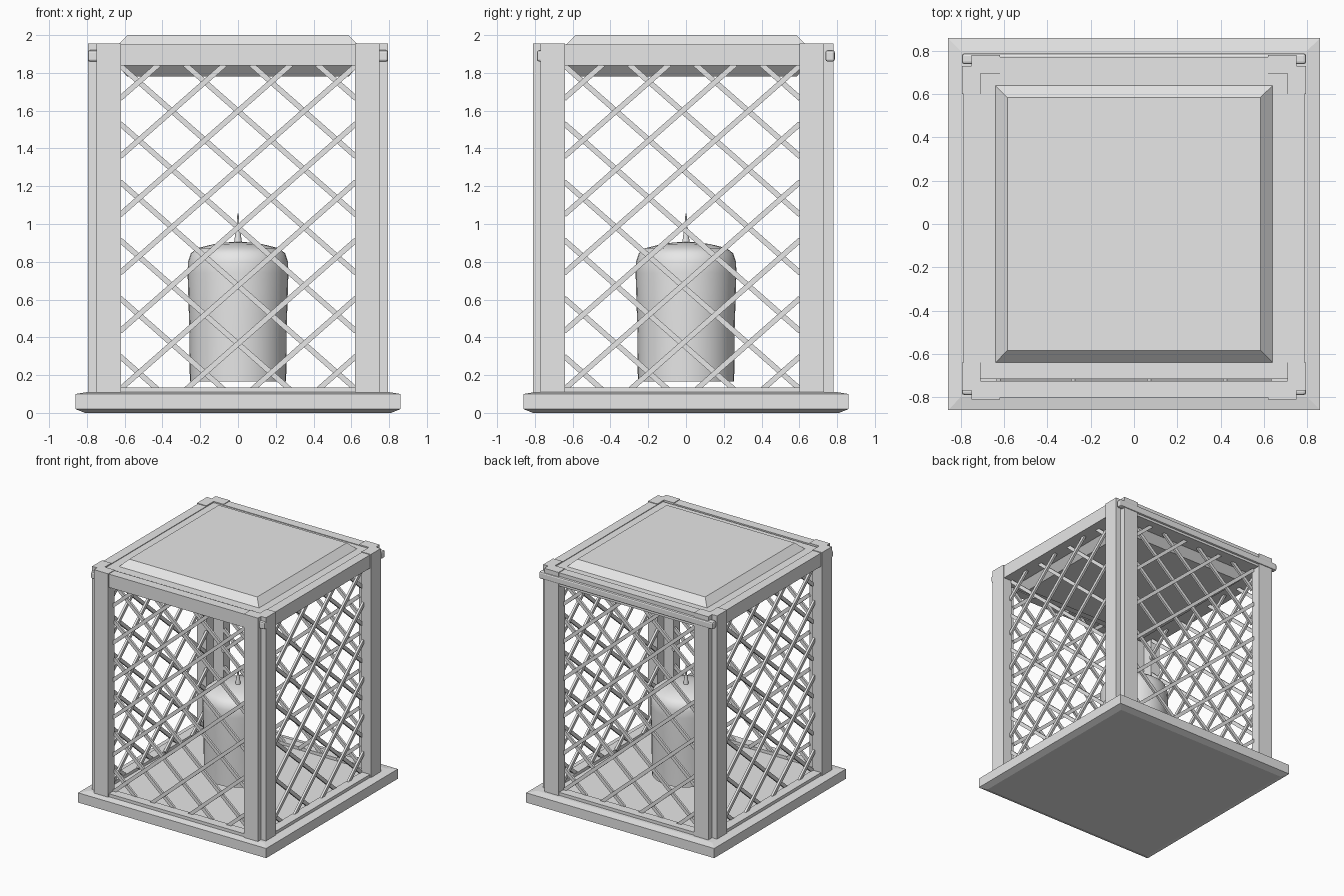
import bpy, bmesh, math
from mathutils import Matrix, Vector

cube = bpy.data.objects.get("Cube")
if cube:
    bpy.data.objects.remove(cube)

grey = bpy.data.materials.new("plain_grey")
grey.use_nodes = True
grey.diffuse_color = (0.8, 0.8, 0.8, 1)
grey.node_tree.nodes["Principled BSDF"].inputs["Base Color"].default_value = (0.8, 0.8, 0.8, 1)


def finish(name, bm, matrix=Matrix()):
    bmesh.ops.recalc_face_normals(bm, faces=bm.faces)
    mesh = bpy.data.meshes.new(name)
    bm.to_mesh(mesh)
    bm.free()
    mesh.materials.append(grey)
    obj = bpy.data.objects.new(name, mesh)
    obj.matrix_world = matrix
    bpy.context.collection.objects.link(obj)
    return obj


def add_box(bm, low, high):
    low, high = Vector(low), Vector(high)
    m = Matrix.Translation((low + high) / 2) @ Matrix.Diagonal((*(high - low), 1))
    bmesh.ops.create_cube(bm, size=1, matrix=m)


def box(name, low, high, matrix=Matrix()):
    bm = bmesh.new()
    add_box(bm, low, high)
    return finish(name, bm, matrix)


def square_stack(name, levels):
    """Solid of stacked squares given as (half width, height)."""
    bm = bmesh.new()
    rings = [[bm.verts.new((sx * h, sy * h, z)) for sx, sy in
              ((-1, -1), (1, -1), (1, 1), (-1, 1))] for h, z in levels]
    for a, b in zip(rings, rings[1:]):
        for i in range(4):
            j = (i + 1) % 4
            bm.faces.new((a[i], a[j], b[j], b[i]))
    bm.faces.new(rings[0][::-1])
    bm.faces.new(rings[-1])
    return finish(name, bm)


def lathe(name, profile, steps):
    bm = bmesh.new()
    verts = [bm.verts.new((r, 0, z)) for r, z in profile]
    edges = [bm.edges.new(pair) for pair in zip(verts, verts[1:])]
    bmesh.ops.spin(bm, geom=verts + edges, cent=(0, 0, 0), axis=(0, 0, 1),
                   angle=math.tau, steps=steps)
    bmesh.ops.remove_doubles(bm, verts=bm.verts, dist=0.0005)
    obj = finish(name, bm)
    bpy.ops.object.select_all(action="DESELECT")
    obj.select_set(True)
    bpy.context.view_layer.objects.active = obj
    bpy.ops.object.shade_smooth_by_angle(angle=math.radians(40))


def lattice(name, matrix):
    """Two layers of crossing diagonal slats filling the panel opening."""
    bm = bmesh.new()
    step_x, step_z, mid_z = 0.35, 0.308, 1.29
    slope = step_z / step_x
    half, z_low, z_high = 0.625, 0.125, 1.845
    for sign, depth in ((1, 0.072), (-1, 0.088)):
        for k in range(-7, 6):
            # Clip each slat to the opening
            zc = mid_z + k * step_z
            ends = sorted(((z_low - zc) / (sign * slope), (z_high - zc) / (sign * slope)))
            x0, x1 = max(-half, ends[0]), min(half, ends[1])
            if x1 - x0 < 0.03:
                continue
            xm = (x0 + x1) / 2
            length = (x1 - x0) * math.hypot(1, slope)
            m = (Matrix.Translation((xm, depth, zc + sign * slope * xm))
                 @ Matrix.Rotation(-sign * math.atan(slope), 4, "Y")
                 @ Matrix.Diagonal((length, 0.018, 0.028, 1)))
            bmesh.ops.create_cube(bm, size=1, matrix=m)
    finish(name, bm, matrix)


def panel(side, angle, location):
    """Framed lattice panel; its outer face is at local y = 0."""
    m = Matrix.Translation(location) @ Matrix.Rotation(angle, 4, "Z")
    for end, x in (("first", -0.685), ("second", 0.685)):
        box(f"{side}_{end}_post", (x - 0.065, 0, 0.1), (x + 0.065, 0.085, 1.955), m)
    box(f"{side}_top_rail", (-0.62, 0.008, 1.84), (0.62, 0.085, 1.95), m)
    box(f"{side}_bottom_rail", (-0.62, 0.008, 0.1), (0.62, 0.085, 0.135), m)
    lattice(f"{side}_lattice", m)


# Base with chamfered underside and slightly sloping top
square_stack("base", [(0.81, 0), (0.86, 0.02), (0.86, 0.1), (0.8, 0.11)])

# Four lattice panels
panel("front", 0, (0, -0.81, 0))
panel("back", math.pi, (0, 0.78, 0))
panel("left", math.pi / 2, (0.795, -0.02, 0))
panel("right", -math.pi / 2, (-0.795, -0.02, 0))

# Hanging bars behind the front rail and across the back rail
for side, y in (("front", -0.765), ("back", 0.763)):
    bar = box(f"{side}_hanging_bar", (-0.795, y - 0.025, 1.86), (0.795, y + 0.025, 1.92))
    bevel = bar.modifiers.new("rounding", "BEVEL")
    bevel.width = 0.012
    bevel.segments = 2

# Roof slab with a raised field above and below
square_stack("roof", [(0.585, 1.78), (0.64, 1.84), (0.715, 1.84),
                      (0.715, 1.945), (0.64, 1.945), (0.585, 2.0)])

# Candle and wick
lathe("candle", [(0, 0.165), (0.255, 0.165), (0.258, 0.45), (0.267, 0.74),
                 (0.265, 0.8), (0.25, 0.845), (0.215, 0.872), (0.13, 0.893),
                 (0.06, 0.903), (0, 0.905)], 32)
lathe("wick", [(0, 0.89), (0.022, 0.895), (0.014, 0.95), (0.006, 0.99),
               (0.005, 1.04), (0, 1.06)], 10)
